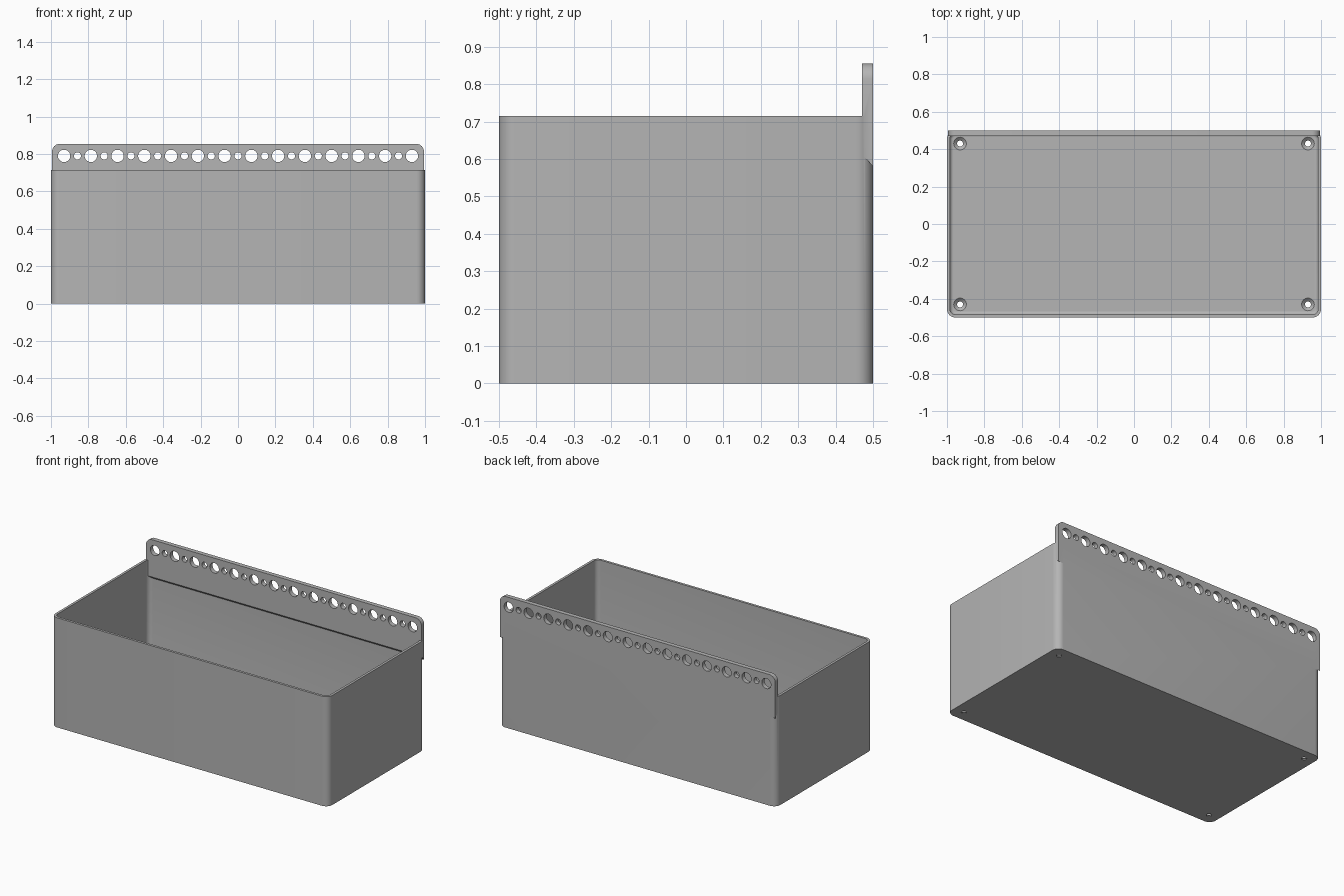
import bpy, bmesh, math
from mathutils import Matrix, Vector

if "Cube" in bpy.data.objects:
    bpy.data.objects.remove(bpy.data.objects["Cube"], do_unlink=True)

grey = bpy.data.materials.new("plain grey")
grey.use_nodes = True
grey.diffuse_color = (0.46, 0.46, 0.46, 1)
grey.node_tree.nodes["Principled BSDF"].inputs["Base Color"].default_value = grey.diffuse_color

HX, HY, HEIGHT = 1.0, 0.5, 0.715
WALL, FLOOR, RADIUS, FILLET = 0.016, 0.022, 0.045, 0.018
PLATE_X, PLATE_Y, PLATE_TOP = 0.994, 0.471, 0.855
HOLE_Z, LARGE_R, SMALL_R = 0.79, 0.033, 0.019


def make_object(name, bm):
    bmesh.ops.recalc_face_normals(bm, faces=bm.faces)
    mesh = bpy.data.meshes.new(name)
    bm.to_mesh(mesh)
    bm.free()
    mesh.materials.append(grey)
    obj = bpy.data.objects.new(name, mesh)
    bpy.context.collection.objects.link(obj)
    return obj


def arc(cx, cy, r, start, steps=8):
    angles = [start + math.pi / 2 * i / steps for i in range(steps + 1)]
    return [(cx + r * math.cos(a), cy + r * math.sin(a)) for a in angles]


def ring(bm, inset, z):
    """Rounded rectangle inset from the outer footprint."""
    r = max(RADIUS - inset, 0.008)
    x, y = HX - inset - r, HY - inset - r
    points = []
    for k, (sx, sy) in enumerate([(1, 1), (-1, 1), (-1, -1), (1, -1)]):
        points += arc(sx * x, sy * y, r, k * math.pi / 2)
    return [bm.verts.new((px, py, z)) for px, py in points]


def make_box():
    bm = bmesh.new()
    levels = [(0, 0), (0, HEIGHT), (WALL, HEIGHT)]
    # rounded transition from the inner walls to the floor
    for i in range(6):
        a = math.pi / 2 * i / 5
        levels.append((WALL + FILLET * (1 - math.cos(a)), FLOOR + FILLET * (1 - math.sin(a))))
    rings = [ring(bm, inset, z) for inset, z in levels]
    for low, high in zip(rings, rings[1:]):
        for i in range(len(low)):
            j = (i + 1) % len(low)
            bm.faces.new((low[i], low[j], high[j], high[i]))
    bm.faces.new(rings[0])
    bm.faces.new(rings[-1])
    return make_object("storage_bin", bm)


def make_plate():
    # rounded upper corners, underside sloping up towards the inside
    bm = bmesh.new()
    r = 0.042
    top = arc(PLATE_X - r, PLATE_TOP - r, r, 0) + arc(r - PLATE_X, PLATE_TOP - r, r, math.pi / 2)
    sides = []
    for y, bottom in ((PLATE_Y, 0.612), (HY, 0.58)):
        outline = top + [(-PLATE_X, bottom), (PLATE_X, bottom)]
        sides.append([bm.verts.new((x, y, z)) for x, z in outline])
        bm.faces.new(sides[-1])
    a, b = sides
    for i in range(len(a)):
        j = (i + 1) % len(a)
        bm.faces.new((a[i], a[j], b[j], b[i]))
    return make_object("hanging_plate", bm)


def add_cone(bm, r1, r2, depth, matrix):
    bmesh.ops.create_cone(bm, cap_ends=True, segments=32, radius1=r1, radius2=r2,
                          depth=depth, matrix=matrix)


def make_plate_holes():
    # alternating large and small holes along the plate
    bm = bmesh.new()
    turn = Matrix.Rotation(math.pi / 2, 4, "X")
    for i in range(27):
        r = SMALL_R if i % 2 else LARGE_R
        x = -0.93 + 1.86 * i / 26
        add_cone(bm, r, r, 0.2, Matrix.Translation((x, HY, HOLE_Z)) @ turn)
    return make_object("plate_hole_cutter", bm)


def make_floor_hole(x, y):
    # countersunk screw hole, turned from a profile
    bm = bmesh.new()
    profile = [(0.016, -0.05), (0.016, 0.006), (0.034, FLOOR), (0.034, 0.06)]
    n = 24
    rings = []
    for r, z in profile:
        rings.append([bm.verts.new((x + r * math.cos(math.tau * i / n),
                                    y + r * math.sin(math.tau * i / n), z)) for i in range(n)])
    for low, high in zip(rings, rings[1:]):
        for i in range(n):
            j = (i + 1) % n
            bm.faces.new((low[i], low[j], high[j], high[i]))
    bm.faces.new(rings[0])
    bm.faces.new(rings[-1])
    return make_object("screw_hole_cutter", bm)


def combine(target, other, operation):
    mod = target.modifiers.new(operation.lower(), "BOOLEAN")
    mod.operation = operation
    mod.solver = "EXACT"
    mod.object = other
    bpy.context.view_layer.objects.active = target
    bpy.ops.object.modifier_apply(modifier=mod.name)
    bpy.data.objects.remove(other, do_unlink=True)


# Assemble the bin
plate = make_plate()
combine(plate, make_plate_holes(), "DIFFERENCE")
storage_bin = make_box()
for sx in (-1, 1):
    for sy in (-1, 1):
        combine(storage_bin, make_floor_hole(sx * 0.93, sy * 0.43), "DIFFERENCE")
combine(storage_bin, plate, "UNION")

bpy.ops.object.select_all(action="DESELECT")
storage_bin.select_set(True)
bpy.context.view_layer.objects.active = storage_bin
bpy.ops.object.shade_smooth_by_angle(angle=math.radians(30))
